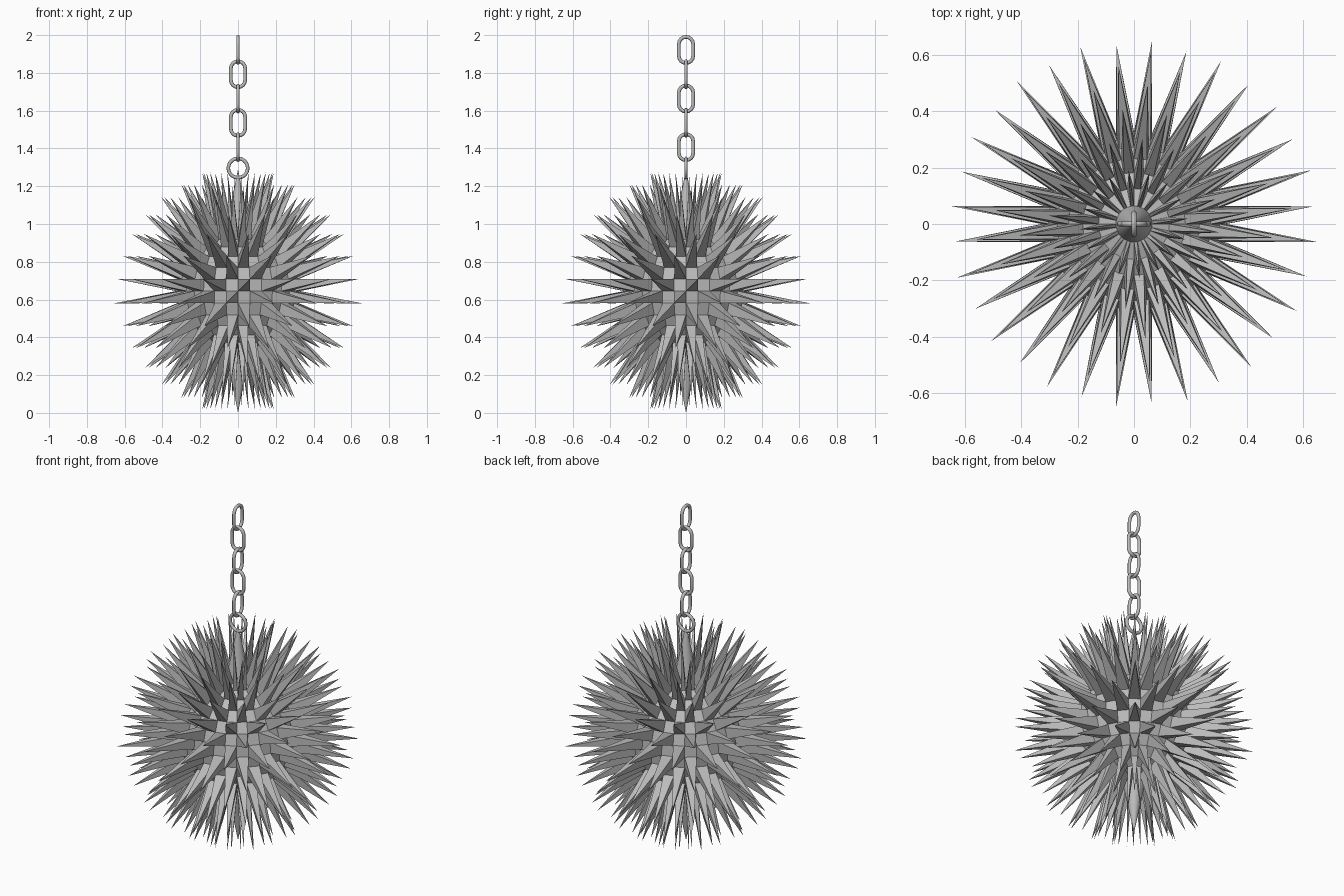
import bpy, bmesh, math
from mathutils import Vector

if "Cube" in bpy.data.objects:
    bpy.data.objects.remove(bpy.data.objects["Cube"])

SEG, RINGS = 32, 16
CENTRE, RADIUS = 0.645, 0.328

steel = bpy.data.materials.new("grey_steel")
steel.diffuse_color = (0.5, 0.5, 0.5, 1)
steel.use_nodes = True
steel.node_tree.nodes["Principled BSDF"].inputs["Base Color"].default_value = steel.diffuse_color


def add_object(name, bm):
    bmesh.ops.recalc_face_normals(bm, faces=bm.faces[:])
    me = bpy.data.meshes.new(name)
    bm.to_mesh(me)
    bm.free()
    me.materials.append(steel)
    ob = bpy.data.objects.new(name, me)
    bpy.context.collection.objects.link(ob)
    return ob


def polar(r, ring, seg):
    t, p = math.pi * ring / RINGS, 2 * math.pi * seg / SEG
    return Vector((r * math.sin(t) * math.cos(p), r * math.sin(t) * math.sin(p),
                   CENTRE + r * math.cos(t)))


# spiked ball: a sphere grid with every other face drawn out to a point
def spiked_ball():
    bm = bmesh.new()
    grid = [[bm.verts.new(polar(RADIUS, i, j)) for j in range(SEG)] for i in range(1, RINGS)]
    for i in range(1, RINGS - 1):
        reach = 0.66 if i == 8 else 0.655 if i in (1, 14) else 0.642
        for j in range(SEG):
            k = (j + 1) % SEG
            quad = [grid[i - 1][j], grid[i][j], grid[i][k], grid[i - 1][k]]
            if (i + j) % 2:
                tip = bm.verts.new(polar(reach, i + 0.5, j + 0.5))
                for a in range(4):
                    bm.faces.new((quad[a], quad[(a + 1) % 4], tip))
            else:
                bm.faces.new(quad)
    # top and bottom cones
    for row, ring in ((grid[0], 0), (grid[-1], RINGS)):
        tip = bm.verts.new(polar(CENTRE, ring, 0))
        for j in range(SEG):
            bm.faces.new((row[j], row[(j + 1) % SEG], tip))
    add_object("spiked_ball", bm)


# closed ring of round wire; "straight" is the half length of the straight sides
def wire_loop(name, z, radius, straight, wire, along_x, steps=16, sides=10):
    bm = bmesh.new()
    path = []
    for end in (1, -1):
        for s in range(steps // 2 + 1):
            a = math.pi * s / (steps // 2) + (0 if end == 1 else math.pi)
            if straight == 0 and s == steps // 2:
                continue
            path.append((a, end * straight))
    rows = []
    for a, off in path:
        row = []
        for m in range(sides):
            b = 2 * math.pi * m / sides
            r = radius + wire * math.cos(b)
            u, v, w = r * math.cos(a), wire * math.sin(b), z + off + r * math.sin(a)
            row.append(bm.verts.new((u, v, w) if along_x else (v, u, w)))
        rows.append(row)
    for i in range(len(rows)):
        p, q = rows[i], rows[(i + 1) % len(rows)]
        for m in range(sides):
            n = (m + 1) % sides
            bm.faces.new((p[m], q[m], q[n], p[n]))
    ob = add_object(name, bm)
    for f in ob.data.polygons:
        f.use_smooth = True


spiked_ball()
# eyelet and chain
wire_loop("eyelet", 1.296, 0.051, 0, 0.0095, True, steps=32)
for n in range(5):
    wire_loop(f"chain_link_{n + 1}", 1.407 + 0.1286 * n, 0.038, 0.031, 0.0097, n % 2 == 1)
